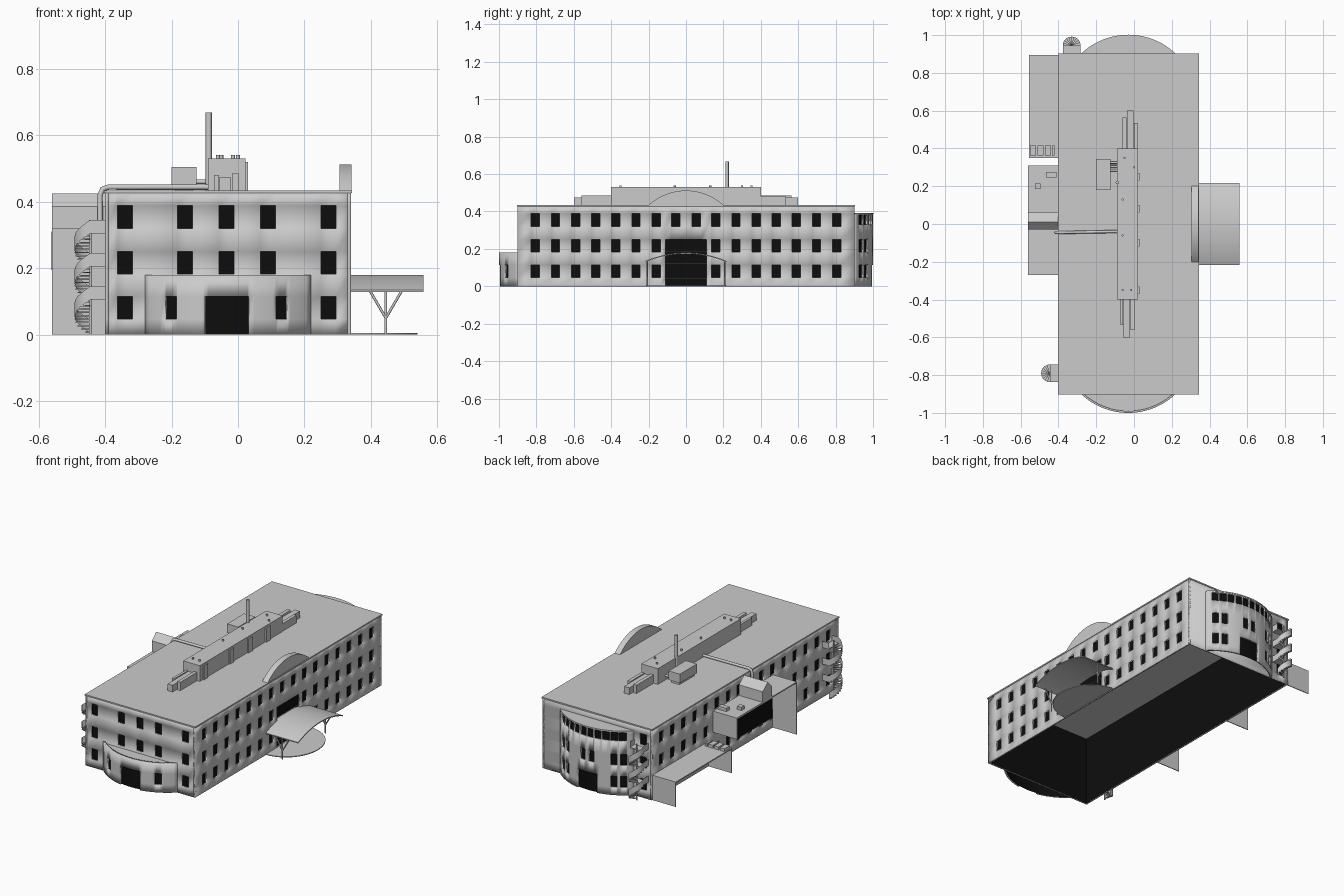
import bpy, bmesh
from math import sin, cos, pi, asin, radians
from mathutils import Vector

if "Cube" in bpy.data.objects:
    bpy.data.objects.remove(bpy.data.objects["Cube"])

black = bpy.data.materials.new("dark_glass")
black.diffuse_color = (0.004, 0.004, 0.004, 1)
black.use_nodes = True
black.node_tree.nodes["Principled BSDF"].inputs["Base Color"].default_value = black.diffuse_color


def make(name, bm, mat=None, fix=True):
    if fix:
        bmesh.ops.recalc_face_normals(bm, faces=bm.faces)
    me = bpy.data.meshes.new(name)
    bm.to_mesh(me)
    bm.free()
    ob = bpy.data.objects.new(name, me)
    bpy.context.collection.objects.link(ob)
    if mat:
        me.materials.append(mat)
    return ob


def add_prism(bm, lo, hi):
    a, b = [bm.verts.new(p) for p in lo], [bm.verts.new(p) for p in hi]
    bm.faces.new(a[::-1])
    bm.faces.new(b)
    for i in range(len(a)):
        j = (i + 1) % len(a)
        bm.faces.new((a[i], a[j], b[j], b[i]))


def prism(name, pts, axis, a, b, mat=None):
    to3 = (lambda p, h: (h, p[0], p[1])) if axis == 'x' else (lambda p, h: (p[0], p[1], h))
    bm = bmesh.new()
    add_prism(bm, [to3(p, a) for p in pts], [to3(p, b) for p in pts])
    return make(name, bm, mat)


def box(name, x0, x1, y0, y1, z0, z1, mat=None):
    return prism(name, [(x0, y0), (x1, y0), (x1, y1), (x0, y1)], 'z', z0, z1, mat)


def tube(name, paths, r):
    cu = bpy.data.curves.new(name, 'CURVE')
    cu.dimensions, cu.bevel_depth, cu.bevel_resolution, cu.use_fill_caps = '3D', r, 2, True
    for path in paths:
        s = cu.splines.new('POLY')
        s.points.add(len(path) - 1)
        for q, p in zip(s.points, path):
            q.co = (*p, 1)
    bpy.context.collection.objects.link(bpy.data.objects.new(name, cu))


def arc(half, sag, n=24):
    """Points of a shallow arch from -half to +half, rising to sag."""
    r = (half * half + sag * sag) / (2 * sag)
    m = asin(half / r)
    return [(r * sin(-m + 2 * m * i / n), sag - r + r * cos(-m + 2 * m * i / n)) for i in range(n + 1)]


def flat(ox, oy, tx, ty):
    return lambda u, z, d: (ox + tx * u - ty * d, oy + ty * u + tx * d, z)


def curved(cx, cy, tx, ty, r):
    return lambda a, z, d: (cx + (r - d) * (sin(a) * tx + cos(a) * ty),
                            cy + (r - d) * (sin(a) * ty - cos(a) * tx), z)


def facade(name, fn, u0, u1, z0, z1, holes, steps=1):
    """Wall sheet with rectangular holes, backed by a dark glass sheet."""
    base = {u0 + (u1 - u0) * i / steps for i in range(steps + 1)}
    for nm, hs, d in ((name, holes, 0), (name + "_glass", [], 0.011)):
        us = sorted({round(u, 4) for u in base | {h[k] for h in hs for k in (0, 1)}})
        zs = sorted({z0, z1} | {h[k] for h in hs for k in (2, 3)})
        bm, cache = bmesh.new(), {}

        def v(i, k):
            if (i, k) not in cache:
                cache[i, k] = bm.verts.new(fn(us[i], zs[k], d))
            return cache[i, k]
        for i in range(len(us) - 1):
            for k in range(len(zs) - 1):
                mu, mz = (us[i] + us[i + 1]) / 2, (zs[k] + zs[k + 1]) / 2
                if not any(h[0] < mu < h[1] and h[2] < mz < h[3] for h in hs):
                    bm.faces.new((v(i, k), v(i + 1, k), v(i + 1, k + 1), v(i, k + 1)))
        ob = make(nm, bm, black if d else None, False)
        if not d:
            so = ob.modifiers.new("thickness", 'SOLIDIFY')
            so.thickness, so.offset = 0.01, -1


FLOORS = [(0.047, 0.115), (0.182, 0.25), (0.32, 0.388)]


def windows(centres, floors, w=0.045):
    return [(c - w / 2, c + w / 2, *FLOORS[f]) for c in centres for f in floors]


# Main block walls
side = [s * (0.16 + 0.1075 * k) for k in range(7) for s in (-1, 1)]
facade("right_wall", flat(0.34, 0, 0, 1), -0.9, 0.9, 0, 0.43,
       windows(side, (0, 1, 2)) + windows((-0.055, 0.055), (2,)) + [(-0.11, 0.11, 0.005, 0.25)])
facade("left_wall", flat(-0.40, 0, 0, -1), -0.9, 0.9, 0, 0.43,
       windows(side + [-0.055, 0.055], (0, 1, 2)))
facade("front_wall", flat(0, -0.9, 1, 0), -0.40, 0.34, 0, 0.43,
       windows((-0.34, 0.272), (0, 1, 2)) + windows((-0.16, -0.035, 0.09), (1, 2)))
facade("back_wall", flat(0, 0.9, -1, 0), -0.34, 0.40, 0, 0.43, windows((0.34,), (0, 1, 2)))
box("roof", -0.403, 0.343, -0.903, 0.903, 0.426, 0.434)
tube("entrance_transoms", [[(0.338, -0.11, z), (0.338, 0.11, z)] for z in (0.04, 0.12, 0.185)], 0.002)

# Curved bays at both ends
R, M = 0.3625, asin(0.25 / 0.3625)
ang = lambda x: asin(x / R)
facade("front_bay", curved(-0.03, -0.6375, 1, 0, R), -M, M, 0, 0.18,
       [(ang(-0.07), ang(0.063), 0.0, 0.115), (ang(-0.19), ang(-0.155), 0.047, 0.115),
        (ang(0.145), ang(0.18), 0.047, 0.115)], 28)
strip = [(-0.66 + 0.132 * i, -0.66 + 0.132 * i + 0.115, 0.33, 0.382) for i in range(10)]
pairs = [(c - 0.05, c + 0.05, z0, z1) for c in (-0.6, -0.45, 0.45, 0.6) for z0, z1 in FLOORS[:2]]
mid = [(c - 0.05, c + 0.05, *FLOORS[1]) for c in (-0.08, 0.08)]
facade("back_bay", curved(-0.03, 0.6375, -1, 0, R), -M, M, 0, 0.39,
       strip + pairs + mid + [(-0.18, 0.18, 0.0, 0.115)], 28)
prism("front_bay_roof", [(-0.03 + x, -0.9 - y * 0.97) for x, y in arc(0.25, 0.1)], 'z', 0.162, 0.17)
prism("back_bay_roof", [(-0.03 + x, 0.9 + y) for x, y in arc(0.252, 0.102)], 'z', 0.386, 0.393)

# Arched parapet above the entrance
prism("arched_parapet", [(y, 0.43 + z) for y, z in arc(0.205, 0.082)], 'x', 0.305, 0.341)

# Entrance canopy, branching posts and half-round step
top = [(y, 0.135 + z) for y, z in arc(0.217, 0.045)]
prism("entrance_canopy", top + [(y, z - 0.006) for y, z in top[::-1]], 'x', 0.308, 0.558)
posts = []
for y in (-0.207, 0.207):
    posts += [[(0.445, y, 0), (0.445, y, 0.132)], [(0.445, y, 0.05), (0.397, y, 0.132)],
              [(0.445, y, 0.05), (0.493, y, 0.132)]]
tube("canopy_posts", posts, 0.004)
prism("entrance_step", [(0.34 + 0.2 * cos(radians(a)), 0.215 * sin(radians(a)))
                        for a in range(-90, 91, 6)], 'z', 0, 0.005)

# Rooftop plant room, ducts, vents and chimney
box("plant_room", -0.09, 0.022, -0.40, 0.40, 0.43, 0.53)
for s, x0, x1, ye, z1 in ((1, -0.037, -0.002, 0.60, 0.475), (1, -0.062, -0.04, 0.565, 0.485),
                          (1, 0.0, 0.02, 0.535, 0.48), (-1, -0.072, -0.057, 0.535, 0.48),
                          (-1, -0.055, -0.022, 0.60, 0.475), (-1, -0.018, 0.003, 0.56, 0.485)):
    box("roof_duct", x0, x1, *sorted((s * 0.40, s * ye)), 0.434, z1)
for y in (-0.35, -0.10, 0.08, 0.25):
    box("side_unit", 0.022, 0.03, y - 0.02, y + 0.02, 0.434, 0.52)
box("air_handler", -0.20, -0.125, 0.18, 0.345, 0.45, 0.505)
box("air_handler_base", -0.19, -0.135, 0.19, 0.335, 0.43, 0.45)
tube("link_pipes", [[(-0.13, y, 0.46), (-0.085, y, 0.46)] for y in (0.285, 0.305, 0.325)], 0.007)
tube("chimney", [[(-0.088, 0.22, 0.43), (-0.088, 0.22, 0.668)]], 0.0095)
tube("roof_vents", [[(x, y, 0.53), (x, y, 0.54)] for x, y in
                    ((-0.06, -0.35), (-0.015, -0.35), (-0.06, -0.06), (-0.06, 0.13), (0.0, 0.3), (-0.05, 0.35))], 0.006)
tube("wall_pipe", [[(-0.09, -0.04, 0.444), (-0.39, -0.045, 0.444), (-0.408, -0.045, 0.438),
                    (-0.415, -0.045, 0.42), (-0.415, -0.045, 0.31)]], 0.008)

# Left side: low loading shelter
box("loading_roof", -0.557, -0.40, 0.35, 0.895, 0.145, 0.152)
for y in (0.35, 0.89):
    box("loading_end_wall", -0.557, -0.40, y, y + 0.005, 0, 0.146)
for x0, x1 in ((-0.55, -0.52), (-0.51, -0.48), (-0.472, -0.44), (-0.433, -0.42)):
    box("loading_roof_unit", x0, x1, 0.362, 0.415, 0.152, 0.17)

# Left side: raised glazed room, ridge hood and high shelter
box("raised_room", -0.56, -0.40, -0.03, 0.31, 0.19, 0.32)
box("raised_room_glass", -0.562, -0.559, -0.025, 0.305, 0.195, 0.31, black)
prism("ridge_hood", [(0.06, 0.31), (0.06, 0.385), (0.01, 0.425), (-0.03, 0.385), (-0.03, 0.31)],
      'x', -0.56, -0.40)
box("room_roof_unit_large", -0.465, -0.41, 0.245, 0.275, 0.32, 0.34)
box("room_roof_unit_small", -0.525, -0.495, 0.185, 0.215, 0.32, 0.34)
box("high_shelter_roof", -0.56, -0.40, -0.27, -0.03, 0.313, 0.32)
box("high_shelter_end_wall", -0.56, -0.40, -0.27, -0.265, 0, 0.314)


# Escape stairs: half-turn flights with landings against the wall
def stair(cx, cy, tx, ty, r=0.047, n=10):
    P = lambda a, q, z: Vector((cx + q * (sin(a) * tx + cos(a) * ty), cy + q * (sin(a) * ty - cos(a) * tx), z))
    L = lambda u, d, z: Vector((cx + u * tx + d * ty, cy + u * ty - d * tx, z))
    bm, rail = bmesh.new(), bmesh.new()
    for k in range(3):
        for i in range(n):
            a, b = -pi / 2 + pi * i / n, -pi / 2 + pi * (i + 1) / n
            z, z2 = 0.1 * k + 0.1 * (i + 0.5) / n, 0.1 * k + 0.1 * (i + 1.5) / n
            add_prism(bm, *[[P(a, 0.003, h), P(a, r, h), P(b, r, h), P(b, 0.003, h)] for h in (z, z + 0.004)])
            rail.faces.new([rail.verts.new(p) for p in
                            (P(a, r, z), P(b, r, z2), P(b, r, z2 + 0.04), P(a, r, z + 0.04))])
        z = 0.1 * (k + 1) + 0.005
        add_prism(bm, *[[L(-r, -0.045, h), L(r, -0.045, h), L(r, 0, h), L(-r, 0, h)] for h in (z, z + 0.005)])
        for u in (-r, r):
            rail.faces.new([rail.verts.new(p) for p in
                            (L(u, -0.045, z), L(u, 0, z), L(u, 0, z + 0.04), L(u, -0.045, z + 0.04))])
    make("stair_treads", bm)
    bmesh.ops.remove_doubles(rail, verts=rail.verts, dist=0.0005)
    make("stair_railing", rail)
    tube("stair_pole", [[(cx, cy, 0), (cx, cy, 0.345)]], 0.004)


stair(-0.445, -0.79, 0, -1)
stair(-0.33, 0.945, -1, 0)

# Smooth the curved walls, keep corners crisp
meshes = [o for o in bpy.context.scene.objects if o.type == 'MESH']
for o in meshes:
    o.select_set(True)
bpy.context.view_layer.objects.active = meshes[0]
bpy.ops.object.shade_smooth_by_angle()
